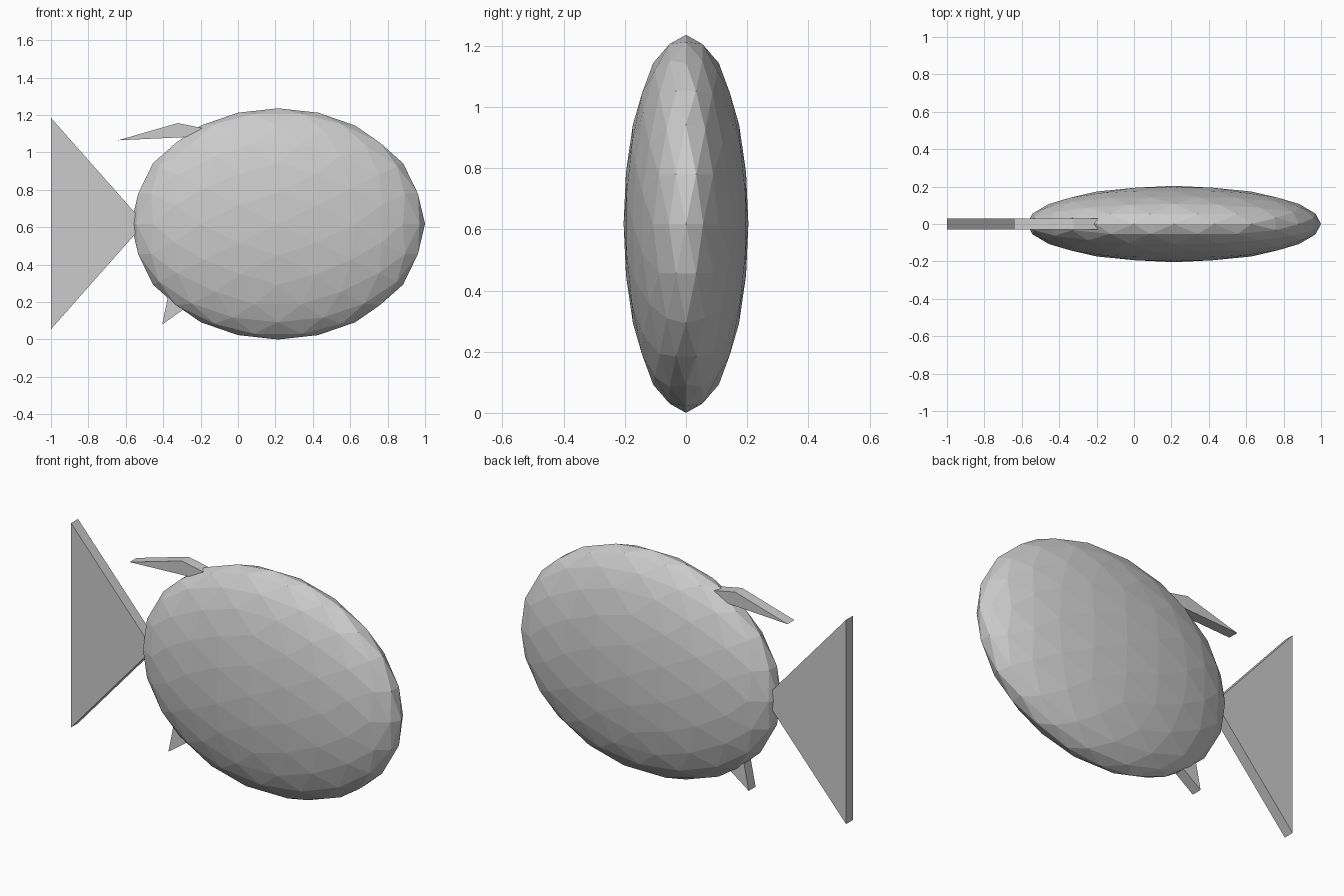
import bpy
import bmesh
from mathutils import Vector

cube = bpy.data.objects.get("Cube")
if cube:
    bpy.data.objects.remove(cube, do_unlink=True)

FIN_HALF_WIDTH = 0.03

# Single plain grey
grey = bpy.data.materials.new("grey")
grey.use_nodes = True
colour = (0.6, 0.6, 0.6, 1.0)
grey.diffuse_color = colour
grey.node_tree.nodes["Principled BSDF"].inputs["Base Color"].default_value = colour


def add_object(name, bm):
    """Turn a bmesh into a flat-shaded grey object."""
    bmesh.ops.recalc_face_normals(bm, faces=bm.faces)
    mesh = bpy.data.meshes.new(name)
    bm.to_mesh(mesh)
    bm.free()
    mesh.materials.append(grey)
    obj = bpy.data.objects.new(name, mesh)
    bpy.context.collection.objects.link(obj)
    return obj


def make_body(name, centre, radii):
    """Faceted ellipsoid: icosahedron split twice, pushed to a sphere, scaled."""
    bm = bmesh.new()
    golden = (1 + 5 ** 0.5) / 2
    for a in (-1, 1):
        for b in (-golden, golden):
            for corner in ((a, 0, b), (0, b, a), (b, a, 0)):
                bm.verts.new(corner)
    bmesh.ops.convex_hull(bm, input=bm.verts[:])
    for v in bm.verts:
        v.co.normalize()
    for _ in range(2):
        bmesh.ops.subdivide_edges(bm, edges=bm.edges[:], cuts=1, use_grid_fill=True)
        for v in bm.verts:
            v.co.normalize()
    bmesh.ops.scale(bm, vec=radii, verts=bm.verts)
    bmesh.ops.translate(bm, vec=centre, verts=bm.verts)
    return add_object(name, bm)


def make_fin(name, outline):
    """Flat fin: an x-z outline extruded across the width."""
    bm = bmesh.new()
    face = bm.faces.new([bm.verts.new((x, -FIN_HALF_WIDTH, z)) for x, z in outline])
    side = bmesh.ops.extrude_face_region(bm, geom=[face])["geom"]
    moved = [g for g in side if isinstance(g, bmesh.types.BMVert)]
    bmesh.ops.translate(bm, vec=(0, 2 * FIN_HALF_WIDTH, 0), verts=moved)
    return add_object(name, bm)


# Body
make_body("body", Vector((0.214, 0, 0.618)), Vector((0.786, 0.204, 0.618)))

# Fins, with their roots sunk into the body
make_fin("tail_fin", [(-1, 0.055), (-0.5, 0.62), (-1, 1.185)])
make_fin("top_fin", [(-0.642, 1.065), (-0.15, 1.088), (-0.15, 1.122), (-0.322, 1.157)])
make_fin("bottom_fin", [(-0.405, 0.08), (-0.14, 0.27), (-0.34, 0.4)])
